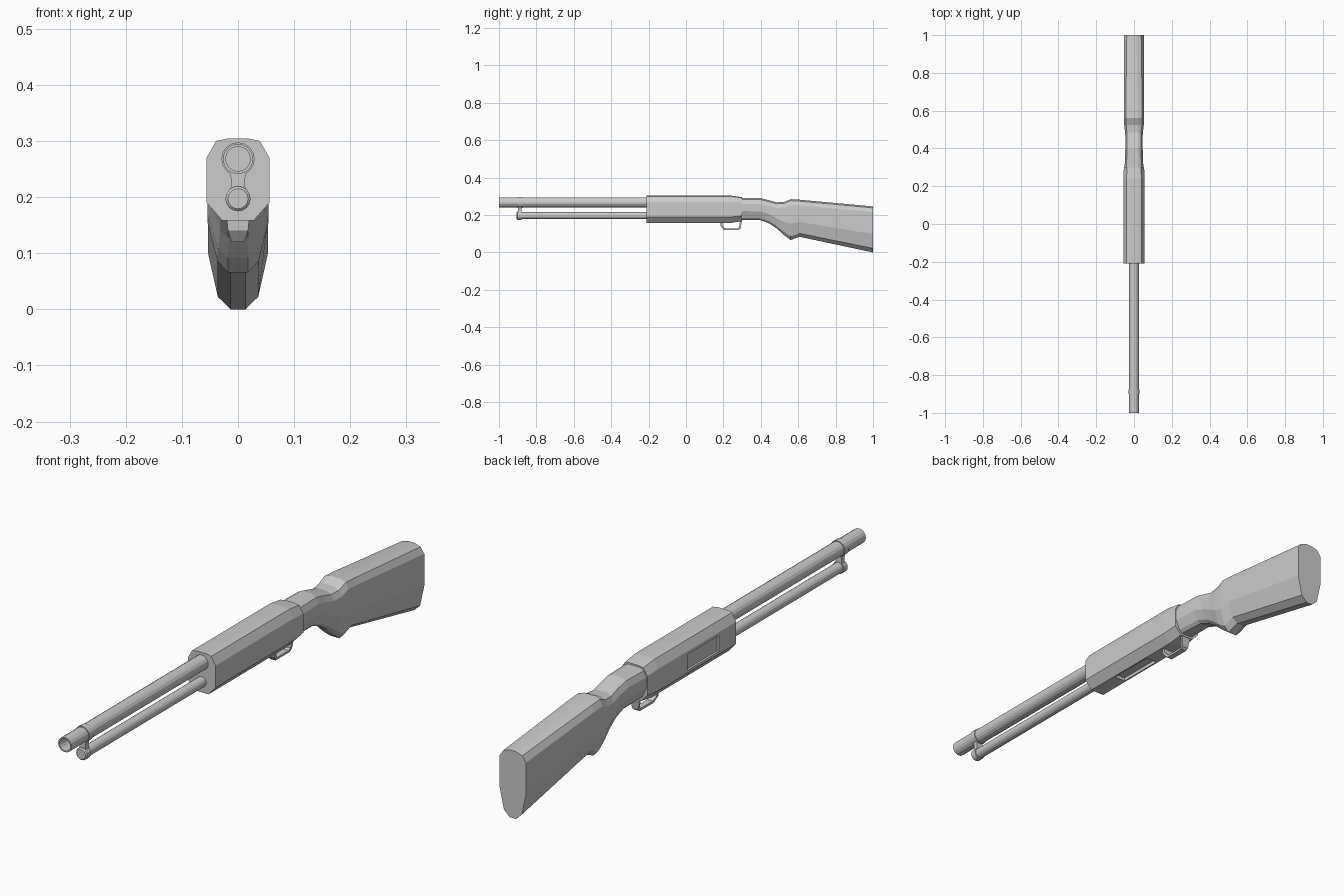
import bpy, bmesh, math

if "Cube" in bpy.data.objects:
    bpy.data.objects.remove(bpy.data.objects["Cube"])


def loft(name, rings, caps=True):
    """Skin a list of equal-length point rings, closing both ends."""
    bm = bmesh.new()
    loops = [[bm.verts.new(p) for p in ring] for ring in rings]
    n = len(loops[0])
    for a, b in zip(loops, loops[1:]):
        for i in range(n):
            bm.faces.new((a[i], a[(i + 1) % n], b[(i + 1) % n], b[i]))
    if caps:
        bm.faces.new(loops[0])
        bm.faces.new(loops[-1])
    bmesh.ops.recalc_face_normals(bm, faces=bm.faces)
    mesh = bpy.data.meshes.new(name)
    bm.to_mesh(mesh)
    bm.free()
    obj = bpy.data.objects.new(name, mesh)
    bpy.context.collection.objects.link(obj)
    return obj


def section(y, half):
    """Mirror a right-hand half outline (x, z) into a full ring at y."""
    return [(x, y, z) for x, z in half] + [(-x, y, z) for x, z in reversed(half)]


def turned(name, z, profile, sides=16):
    """Turn a (radius, y) profile around a lengthwise axis at height z."""
    return loft(name, [[(r * math.cos(2 * math.pi * i / sides), y,
                         z + r * math.sin(2 * math.pi * i / sides))
                        for i in range(sides)] for r, y in profile])


def box(name, x, y, z):
    return loft(name, [[(a, b, c) for a, c in ((x[0], z[0]), (x[1], z[0]), (x[1], z[1]), (x[0], z[1]))]
                       for b in y])


# Barrel with open bore, and magazine tube below it
BARREL_Z, TUBE_Z = 0.268, 0.197
turned("barrel", BARREL_Z, [(0.027, -0.19), (0.027, -1), (0.022, -1), (0.022, -0.6)])
turned("magazine_tube", TUBE_Z, [(0.019, -0.19), (0.019, -0.9)])

# Bracket joining the tubes
turned("barrel_band", BARREL_Z, [(0.0295, -0.9), (0.0295, -0.875)])
turned("magazine_cap", TUBE_Z, [(0.018, -0.906), (0.0225, -0.902), (0.0225, -0.88)])
loft("bracket_web", [section(y, [(0.017, 0.25), (0.012, 0.232), (0.012, 0.222), (0.016, 0.205)])
                     for y in (-0.898, -0.88)])

# Receiver with bevelled cross-section, slightly tapered at the rear
half = [(0.02, 0.304), (0.039, 0.3), (0.056, 0.27), (0.056, 0.19), (0.028, 0.158)]
rear = [(x * 0.96, 0.232 + (z - 0.232) * 0.88) for x, z in half]
receiver = loft("receiver", [section(-0.21, half), section(0.24, half), section(0.3, rear)])

# Recessed ejection port on the left and loading port underneath
for name, x, y, z in (
        ("ejection_port_cutter", (-0.08, -0.048), (-0.11, 0.07), (0.2, 0.258)),
        ("loading_port_cutter", (-0.022, 0.022), (-0.08, 0.1), (0.12, 0.17))):
    cutter = box(name, x, y, z)
    cutter.hide_render = True
    cutter.display_type = 'WIRE'
    mod = receiver.modifiers.new(name, 'BOOLEAN')
    mod.operation = 'DIFFERENCE'
    mod.solver = 'EXACT'
    mod.object = cutter

# Trigger guard: thin strap swept as outer/inner point pairs, narrower below
strap = [  # outer y, outer z, inner y, inner z, half width
    (0.184, 0.162, 0.194, 0.162, 0.02),
    (0.186, 0.14, 0.196, 0.142, 0.018),
    (0.202, 0.12, 0.208, 0.128, 0.011),
    (0.282, 0.12, 0.277, 0.128, 0.011),
    (0.292, 0.128, 0.284, 0.134, 0.013),
    (0.3, 0.18, 0.29, 0.18, 0.02)]
loft("trigger_guard", [[(-w, oy, oz), (w, oy, oz), (w, iy, iz), (-w, iy, iz)]
                       for oy, oz, iy, iz, w in strap])

# Stock: wrist, pistol-grip swell and butt
stations = [  # y, top, bottom, half width, top half width, bottom half width
    (0.29, 0.29, 0.175, 0.05, 0.025, 0.022),
    (0.40, 0.29, 0.172, 0.046, 0.022, 0.02),
    (0.445, 0.279, 0.155, 0.045, 0.02, 0.018),
    (0.485, 0.268, 0.128, 0.047, 0.02, 0.018),
    (0.525, 0.27, 0.092, 0.052, 0.02, 0.018),
    (0.56, 0.285, 0.066, 0.054, 0.02, 0.018),
    (0.605, 0.282, 0.084, 0.054, 0.019, 0.014),
    (1.0, 0.246, 0.0, 0.053, 0.013, 0.013)]
rings = []
for y, top, bottom, w, tw, bw in stations:
    h = top - bottom
    rings.append(section(y, [(tw, top), (w * 0.72 if y > 0.9 else w * 0.8, top - 0.008), (w, top - 0.03),
                             (w, bottom + 0.4 * h), (w * 0.68, bottom + 0.09 * h), (bw, bottom)]))
loft("stock", rings)
